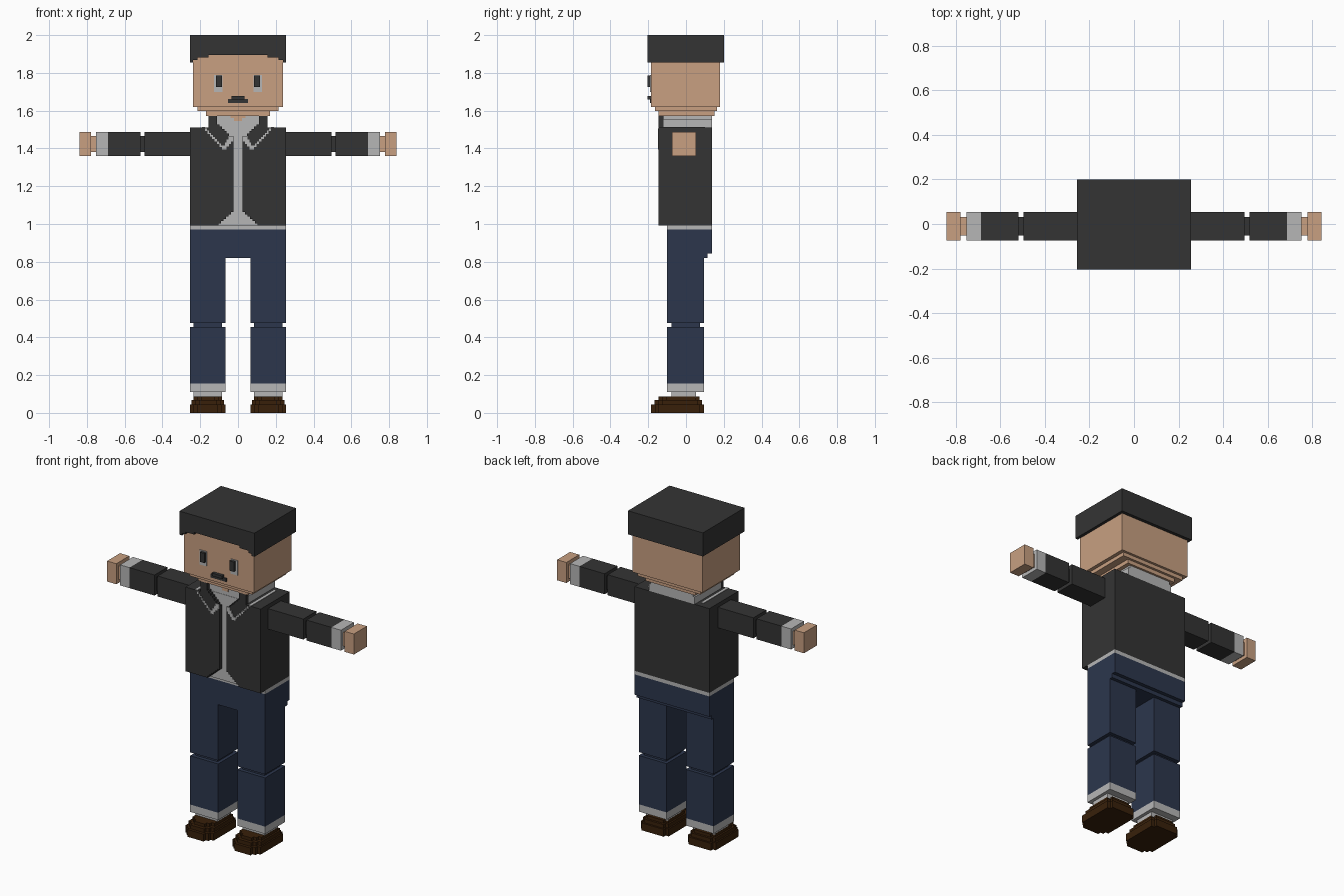
import bpy, bmesh

if "Cube" in bpy.data.objects:
    bpy.data.objects.remove(bpy.data.objects["Cube"])


def material(name, rgb):
    m = bpy.data.materials.new(name)
    m.diffuse_color = (*rgb, 1)
    m.use_nodes = True
    m.node_tree.nodes["Principled BSDF"].inputs["Base Color"].default_value = m.diffuse_color
    return m


DARK = material("charcoal", (0.034, 0.034, 0.034))
GREY = material("light grey", (0.47, 0.47, 0.47))
SKIN = material("skin", (0.58, 0.35, 0.22))
NAVY = material("navy", (0.025, 0.037, 0.073))
BROWN = material("brown", (0.040, 0.0145, 0.003))


def finish(bm, name, mat):
    bmesh.ops.recalc_face_normals(bm, faces=bm.faces)
    me = bpy.data.meshes.new(name)
    bm.to_mesh(me)
    bm.free()
    me.materials.append(mat)
    ob = bpy.data.objects.new(name, me)
    bpy.context.collection.objects.link(ob)
    return ob


def box(name, mat, x, y, z):
    """Box from three (low, high) ranges."""
    bm = bmesh.new()
    bmesh.ops.create_cube(bm, size=1)
    for v in bm.verts:
        v.co = [r[0] if c < 0 else r[1] for c, r in zip(v.co, (x, y, z))]
    return finish(bm, name, mat)


def prism(name, mat, pts, a, b, axis="y"):
    """Outline in xz (axis y) or xy (axis z), extruded from a to b."""
    bm = bmesh.new()
    put = (lambda p, d: (p[0], d, p[1])) if axis == "y" else (lambda p, d: (p[0], p[1], d))
    face = bm.faces.new([bm.verts.new(put(p, a)) for p in pts])
    new = bmesh.ops.extrude_face_region(bm, geom=[face])["geom"]
    for v in new:
        if isinstance(v, bmesh.types.BMVert):
            v.co[1 if axis == "y" else 2] = b
    return finish(bm, name, mat)


def stairs(p, q, n):
    """Stepped line from p to q, running sideways before up or down."""
    out = [p]
    for i in range(1, n + 1):
        x = p[0] + (q[0] - p[0]) * i / n
        z = p[1] + (q[1] - p[1]) * i / n
        out += [(x, out[-1][1]), (x, z)]
    return out


def flip(pts, s):
    return [(s * x, z) for x, z in pts]


def span(s, a, b):
    return (a, b) if s > 0 else (-b, -a)


# Head, with a stepped chin
box("head", SKIN, (-.237, .237), (-.185, .18), (1.62, 1.9))
box("jaw", SKIN, (-.215, .215), (-.165, .165), (1.597, 1.62))
box("chin", SKIN, (-.17, .17), (-.145, .15), (1.573, 1.597))

# Cap of hair with a stepped front fringe
box("hair_top", DARK, (-.255, .255), (-.205, .2), (1.895, 2))
box("hair_back", DARK, (-.255, .255), (.18, .2), (1.855, 1.895))
for s, side in ((1, "left"), (-1, "right")):
    box("hair_side_" + side, DARK, span(s, .237, .255), (-.205, .18), (1.855, 1.895))
    prism("fringe_" + side, DARK, flip(
        [(.237, 1.895), (.237, 1.868), (.215, 1.868), (.215, 1.882),
         (.155, 1.882), (.155, 1.895)], s), -.205, -.185)
    # Eyes
    box("eye_white_" + side, GREY, span(s, .083, .128), (-.19, -.185), (1.70, 1.79))
    box("pupil_" + side, DARK, span(s, .086, .116), (-.205, -.185), (1.725, 1.785))

# Mouth
box("mouth_upper", DARK, (-.035, .035), (-.205, -.185), (1.66, 1.678))
box("mouth_lower", DARK, (-.053, .053), (-.19, -.185), (1.64, 1.662))

# Shirt: body, neckline and hem
box("shirt", GREY, (-.15, .15), (-.12, .1), (.992, 1.51))
box("shirt_collar", GREY, (-.155, .155), (-.12, .137), (1.51, 1.555))
box("shirt_collar_top", GREY, (-.145, .145), (-.12, .137), (1.555, 1.573))
box("shirt_hem", GREY, (-.255, .255), (-.1, .137), (.97, .992))
prism("throat", SKIN, [(0, 1.573)] + [(-.04, 1.573), (-.04, 1.56), (-.02, 1.56),
      (-.02, 1.545), (.02, 1.545), (.02, 1.56), (.04, 1.56), (.04, 1.573)], -.125, -.12)

# Jacket: solid back and two open front panels with lapels
box("jacket_body", DARK, (-.255, .255), (-.118, .137), (.992, 1.51))
box("shirt_front", GREY, (-.13, .13), (-.122, -.117), (.992, 1.52))
for s, side in ((1, "left"), (-1, "right")):
    panel = [(.255, 1.51), (.255, .992)]
    panel += stairs((.118, .992), (.023, 1.075), 7)
    panel += stairs((.023, 1.455), (.11, 1.54), 7)
    panel += [(.11, 1.573), (.155, 1.573), (.155, 1.51)]
    prism("jacket_front_" + side, DARK, flip(panel, s), -.145, -.118)
    # Lapel edging, as a thin stepped band
    band = stairs((.188, 1.505), (.085, 1.395), 8)
    band += [(.06, 1.395)] + stairs((.06, 1.41), (.025, 1.45), 3)
    band += [(.025, 1.465)] + stairs((.04, 1.465), (.07, 1.415), 3)
    band += stairs((.08, 1.415), (.165, 1.505), 8)
    prism("lapel_edge_" + side, GREY, flip(band, s), -.148, -.144)
    box("shoulder_edge_" + side, GREY, span(s, .175, .19), (-.145, .1), (1.508, 1.513))

# Arms
Y = (-.073, .053)
Z = (1.36, 1.486)
YN = (-.052, .032)
ZN = (1.381, 1.465)
for s, side in ((1, "left"), (-1, "right")):
    for name, mat, a, b, y, z in (
            ("upper_arm", DARK, .255, .496, Y, Z),
            ("elbow", DARK, .496, .517, YN, ZN),
            ("forearm", DARK, .517, .687, Y, Z),
            ("sleeve_cuff", GREY, .687, .752, Y, Z),
            ("wrist", SKIN, .752, .777, YN, ZN),
            ("hand", SKIN, .777, .84, Y, Z)):
        box(f"{name}_{side}", mat, span(s, a, b), y, z)

# Trousers seat
box("hips", NAVY, (-.255, .255), (-.1, .137), (.845, .97))
box("seat", NAVY, (-.255, .255), (-.1, .115), (.82, .845))

# Legs and stepped shoes
for s, side in ((1, "left"), (-1, "right")):
    X = span(s, .065, .255)
    XN = span(s, .085, .235)
    for name, mat, x, y, z in (
            ("thigh", NAVY, X, (-.1, .095), (.476, .82)),
            ("knee", NAVY, XN, (-.077, .073), (.455, .476)),
            ("shin", NAVY, X, (-.1, .095), (.155, .455)),
            ("trouser_cuff", GREY, X, (-.1, .095), (.11, .155)),
            ("ankle", GREY, XN, (-.077, .052), (.08, .11))):
        box(f"{name}_{side}", mat, x, y, z)
    for name, inset, z in (("shoe_sole", 0, (0, .045)),
                           ("shoe_middle", .011, (.045, .068)),
                           ("shoe_top", .024, (.068, .087))):
        w, f, r = .095 - inset * .8, -.185 + inset * 1.6, .095 - inset
        c = .02
        half = [(w - 2 * c, f), (w - 2 * c, f + c), (w - c, f + c), (w - c, f + 2 * c),
                (w, f + 2 * c), (w, r - c), (w - c, r - c), (w - c, r)]
        outline = half + [(-x, y) for x, y in reversed(half)]
        prism(f"{name}_{side}", BROWN, [(x + s * .16, y) for x, y in outline], *z, axis="z")
